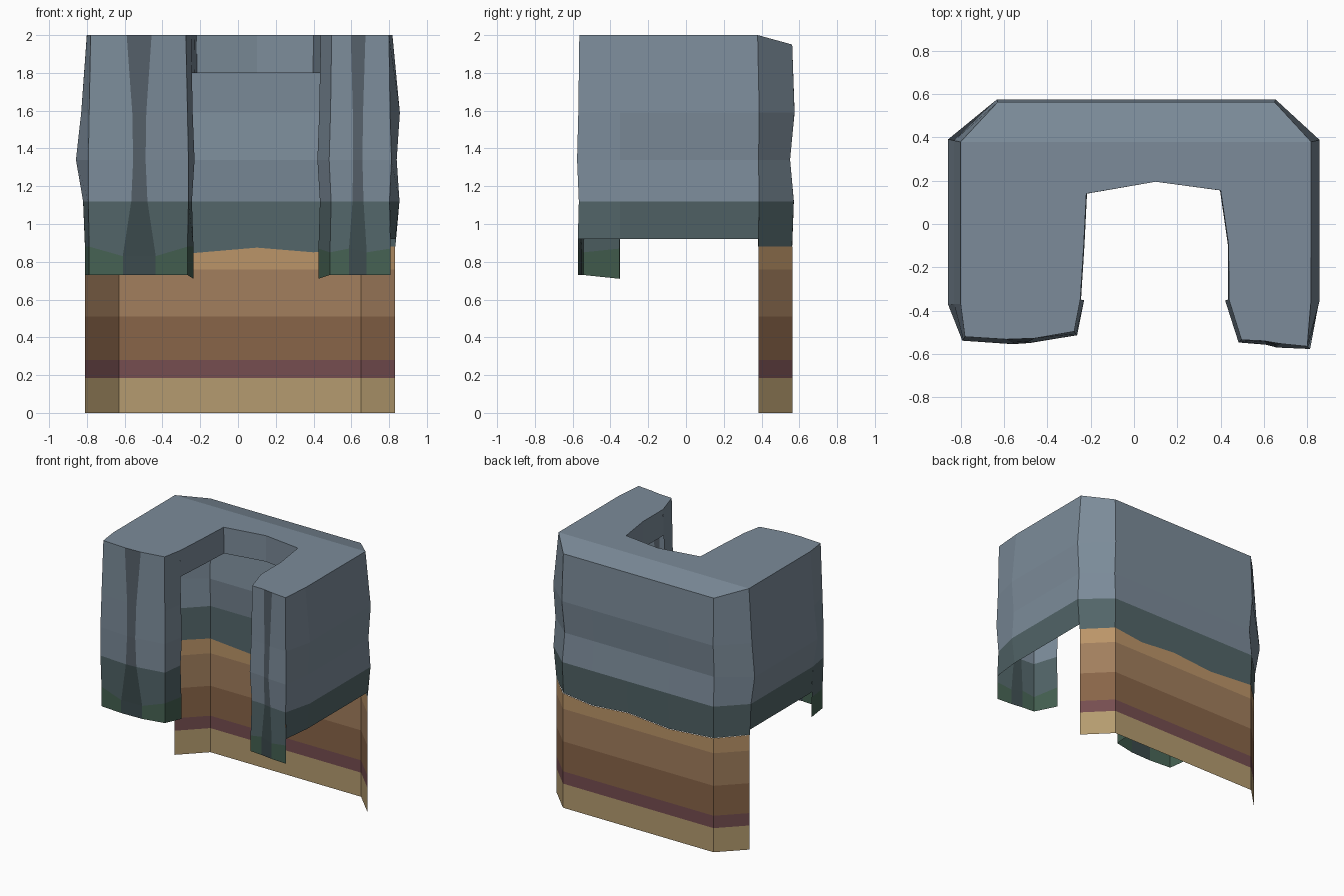
import bpy
from mathutils import Vector

if "Cube" in bpy.data.objects:
    bpy.data.objects.remove(bpy.data.objects["Cube"])


def material(name, rgb):
    m = bpy.data.materials.new(name)
    m.diffuse_color = (*rgb, 1)
    m.use_nodes = True
    m.node_tree.nodes["Principled BSDF"].inputs["Base Color"].default_value = m.diffuse_color
    return m


SLATE = material("slate", (0.20, 0.26, 0.32))
DARK = material("dark_slate", (0.09, 0.115, 0.14))
TEAL = material("teal_rock", (0.085, 0.13, 0.14))
GREEN = material("mossy_rock", (0.06, 0.12, 0.085))
DARK_TEAL = material("dark_teal_rock", (0.045, 0.07, 0.075))
STRATA = [material(n, c) for n, c in (
    ("orange_layer", (0.50, 0.30, 0.14)), ("tan_layer", (0.36, 0.21, 0.11)),
    ("brown_layer", (0.25, 0.13, 0.065)), ("maroon_layer", (0.18, 0.075, 0.08)),
    ("sand_layer", (0.46, 0.33, 0.16)))]


def build(name, verts, faces, mats):
    used = list(dict.fromkeys(mats))
    me = bpy.data.meshes.new(name)
    me.from_pydata(verts, [], faces)
    for m in used:
        me.materials.append(m)
    for p, m in zip(me.polygons, mats):
        p.material_index = used.index(m)
    ob = bpy.data.objects.new(name, me)
    bpy.context.collection.objects.link(ob)
    return ob


def sheet(name, columns, colour):
    """Join vertical columns of points; colour(col, row) picks the material."""
    n = len(columns[0])
    verts = [p for c in columns for p in c]
    faces, mats = [], []
    for i in range(len(columns) - 1):
        for r in range(n - 1):
            a, b = i * n + r, (i + 1) * n + r
            faces.append((a, a + 1, b + 1, b))
            mats.append(colour(i, r))
    return build(name, verts, faces, mats)


# Outward bulge of each column at the heights in ROWS, then at the bottom
ROWS = (2.0, 1.59, 1.34, 1.12)
BULGE = {
    "right": (-0.028, 0.012, -0.005, 0.01, -0.012),
    "back": (-0.003, 0.01, -0.015, 0.006, -0.004),
    "left": (-0.03, 0.0, 0.028, -0.01, -0.02),
    "front": (-0.018, -0.004, 0.004, 0.004, -0.004),
    "end": (-0.008, 0.0, 0.01, -0.004, 0.004),
}

# Outer outline: inner edge of right buttress, round the back, to the left one
OUTLINE = [
    (0.43, -0.35, "end"), (0.49, -0.54, "end"), (0.61, -0.547, "end"),
    (0.66, -0.56, "end"), (0.805, -0.57, "end"), (0.845, -0.35, "right"),
    (0.845, 0.385, "right"), (0.65, 0.565, "back"), (0.40, 0.565, "back"),
    (0.10, 0.565, "back"), (-0.25, 0.565, "back"), (-0.63, 0.565, "back"),
    (-0.83, 0.385, "left"), (-0.83, -0.37, "left"), (-0.79, -0.535, "front"),
    (-0.555, -0.55, "front"), (-0.49, -0.545, "front"), (-0.265, -0.51, "front"),
    (-0.24, -0.35, "end")]
STRIP = {2: 1, 3: -1, 15: 1, 16: -1}            # edges of the dark vertical clefts
SPREAD = (0.035, 0.005, 0.0, 0.01, 0.055)


def point(i, r, z):
    x, y, kind = OUTLINE[i]
    prev = OUTLINE[max(i - 1, 0)]
    nxt = OUTLINE[min(i + 1, len(OUTLINE) - 1)]
    t = Vector((nxt[0] - prev[0], nxt[1] - prev[1])).normalized()
    off = BULGE[kind][r]
    dx = -STRIP.get(i, 0) * SPREAD[r] * (1 if i > 9 else 0.4)
    if r == 0 and OUTLINE[i][2] == "back":
        z = 1.95
    return (x + t.y * off + dx, y - t.x * off, z)


def segment(name, first, last, middle, bottom, clefts=()):
    cols = []
    for i in range(first, last + 1):
        c = [point(i, r, z) for r, z in enumerate(ROWS)]
        mz = middle(i)
        c.append(point(i, 4, mz))
        if bottom:
            p = point(i, 4, bottom)
            c.append((p[0], p[1], bottom - (0.02 if i in (0, 18) else 0)))
        cols.append(c)

    def colour(i, r):
        if first + i in clefts:
            return DARK if r < 3 else DARK_TEAL
        return SLATE if r < 3 else (TEAL if r == 3 else GREEN)
    sheet(name, cols, colour)


# Rock walls
wavy = {7: 0.88, 8: 0.85, 9: 0.875, 10: 0.845, 11: 0.875, 6: 0.88, 12: 0.88}
segment("right_buttress", 0, 4, lambda i: 0.87 - 0.02 * (i % 2), 0.73, (2,))
segment("right_side_wall", 4, 6, lambda i: 0.92, None)
segment("back_wall", 6, 12, lambda i: wavy[i], None)
segment("left_side_wall", 12, 13, lambda i: 0.92, None)
segment("left_buttress", 13, 18, lambda i: 0.88 - 0.05 * (i in (15, 16)), 0.73, (15,))

# Inner lip of the U-shaped opening
inner = [(-0.25, -0.35), (-0.232, -0.1), (-0.22, 0.14), (0.10, 0.195),
         (0.40, 0.155), (0.437, -0.1), (0.437, -0.35)]
inner[0] = point(18, 0, 2)[:2]
inner[-1] = point(0, 0, 2)[:2]
sheet("inner_lip", [[(x, y, 2.0), (x * 0.99 + 0.001, y, 1.8)] for x, y in inner],
      lambda i, r: SLATE)

# Flat top, with a slope down to the back edge
rim = [point(i, 0, 2.0) for i in range(19)]
flat = [(x, y, 2.0) for x, y in inner] + rim[1:7] + rim[12:18]
slope = rim[6:13]
verts = flat + slope
k = len(flat)
build("plateau_top", verts, [list(range(k)), list(range(k, len(verts)))], [SLATE, SLATE])

# Layered strata sheet under the back wall
base = [(0.83, 0.385), (0.65, 0.565), (0.40, 0.565), (0.10, 0.565),
        (-0.25, 0.565), (-0.63, 0.565), (-0.81, 0.385)]
sheet("strata_wall",
      [[(x, y, z) for z in (wavy[6 + i], 0.76, 0.51, 0.28, 0.185, 0)]
       for i, (x, y) in enumerate(base)],
      lambda i, r: STRATA[r])
